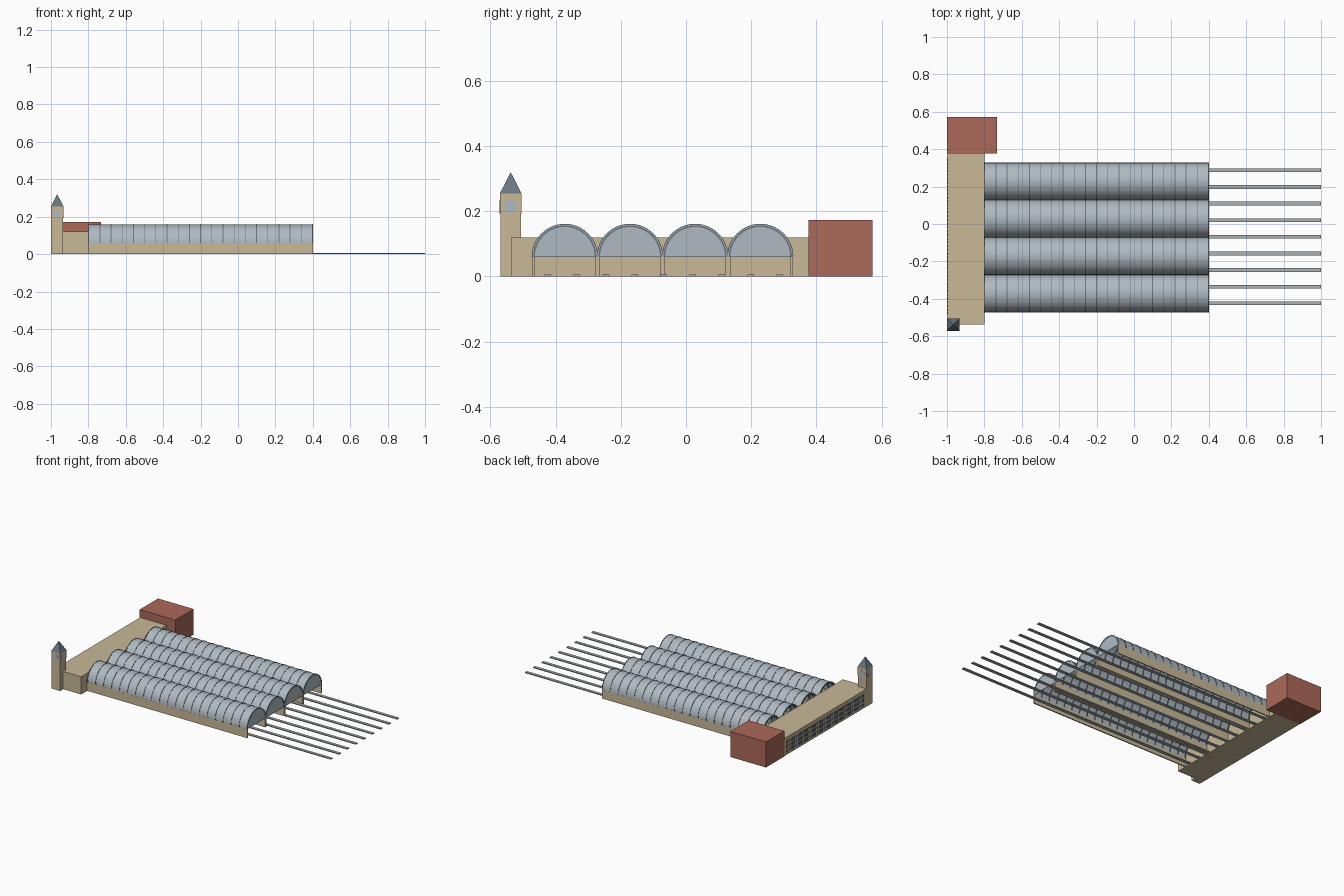
import bpy, bmesh
from math import pi, cos, sin
from mathutils import Matrix, Vector

cube = bpy.data.objects.get("Cube")
if cube:
    bpy.data.objects.remove(cube, do_unlink=True)


def material(name, rgb):
    m = bpy.data.materials.new(name)
    m.use_nodes = True
    m.diffuse_color = (*rgb, 1)
    m.node_tree.nodes["Principled BSDF"].inputs["Base Color"].default_value = (*rgb, 1)
    return m


STONE = material("sandstone", (0.58, 0.48, 0.31))
GLASS = material("pale roof glass", (0.43, 0.49, 0.54))
BRICK = material("red brick", (0.41, 0.14, 0.10))
SLATE = material("dark slate", (0.14, 0.18, 0.22))
PAVING = material("platform grey", (0.40, 0.44, 0.46))


def finish(bm, name, mat, smooth=False):
    bmesh.ops.recalc_face_normals(bm, faces=bm.faces)
    me = bpy.data.meshes.new(name)
    bm.to_mesh(me)
    bm.free()
    me.materials.append(mat)
    ob = bpy.data.objects.new(name, me)
    bpy.context.scene.collection.objects.link(ob)
    if smooth:
        bpy.ops.object.select_all(action="DESELECT")
        ob.select_set(True)
        bpy.context.view_layer.objects.active = ob
        bpy.ops.object.shade_smooth_by_angle(angle=pi / 6)
    return ob


def add_box(bm, x0, x1, y0, y1, z0, z1):
    size = Matrix.Diagonal((x1 - x0, y1 - y0, z1 - z0, 1))
    place = Matrix.Translation(((x0 + x1) / 2, (y0 + y1) / 2, (z0 + z1) / 2))
    bmesh.ops.create_cube(bm, size=1, matrix=place @ size)


def box(name, mat, *bounds):
    bm = bmesh.new()
    add_box(bm, *bounds)
    return finish(bm, name, mat)


def add_arch(bm, y, z, x0, x1, outer, inner=0, segments=28):
    """Half ring (or half disc when inner is 0) extruded along x."""
    angles = [pi * i / segments for i in range(segments + 1)]
    rim = [(outer * cos(a), outer * sin(a)) for a in angles]
    if inner:
        inside = [(inner * cos(a), inner * sin(a)) for a in angles]
        strips = [(rim[i], rim[i + 1], inside[i + 1], inside[i]) for i in range(segments)]
    else:
        strips = [rim]
    faces = [bm.faces.new([bm.verts.new((x0, y + p, z + q)) for p, q in s]) for s in strips]
    verts = list({v for f in faces for v in f.verts})
    bmesh.ops.remove_doubles(bm, verts=verts, dist=1e-5)
    faces = [f for f in bm.faces if all(abs(v.co.x - x0) < 1e-6 for v in f.verts)
             and abs(f.calc_center_median().y - y) <= outer]
    new = bmesh.ops.extrude_face_region(bm, geom=faces, use_keep_orig=True)["geom"]
    moved = [g for g in new if isinstance(g, bmesh.types.BMVert)]
    bmesh.ops.translate(bm, verts=moved, vec=(x1 - x0, 0, 0))


# Head building and brick annex
box("head_building", STONE, -0.998, -0.8, -0.537, 0.376, 0, 0.12)
box("brick_annex", BRICK, -1, -0.733, 0.376, 0.572, 0, 0.173)

# Rows of windows on the outer long side
bm = bmesh.new()
for z in (0.015, 0.045, 0.075):
    for i in range(42):
        y = -0.485 + i * 0.02
        add_box(bm, -1, -0.996, y, y + 0.014, z, z + 0.02)
finish(bm, "street_windows", SLATE)

# Clock tower
TX, TY = -0.9665, -0.538
box("tower_shaft", STONE, TX - 0.032, TX + 0.032, TY - 0.032, TY + 0.032, 0, 0.195)
box("tower_belfry", STONE, TX - 0.033, TX + 0.033, TY - 0.033, TY + 0.033, 0.195, 0.255)
bm = bmesh.new()
bmesh.ops.create_cone(bm, cap_ends=True, segments=4, radius1=0.0475, radius2=0, depth=0.066,
                      matrix=Matrix.Translation((TX, TY, 0.287)) @ Matrix.Rotation(pi / 4, 4, "Z"))
finish(bm, "tower_spire", SLATE)
bm = bmesh.new()
for k in range(4):
    turn = Matrix.Rotation(k * pi / 2, 4, "Z")
    bmesh.ops.create_cone(bm, cap_ends=True, segments=20, radius1=0.021, radius2=0.021, depth=0.002,
                          matrix=Matrix.Translation((TX, TY, 0.214)) @ turn
                          @ Matrix.Translation((0.0328, 0, 0)) @ Matrix.Rotation(pi / 2, 4, "Y"))
finish(bm, "clock_faces", GLASS)

# Four glazed train sheds with ribs and an end gable
SPRING = 0.06
for n in range(4):
    y = -0.372 + n * 0.2
    bm = bmesh.new()
    add_arch(bm, y, SPRING, -0.8, 0.4, 0.0995, 0.097)
    finish(bm, f"shed_roof_{n + 1}", GLASS, True)
    bm = bmesh.new()
    add_arch(bm, y, SPRING, 0.396, 0.399, 0.097)
    finish(bm, f"shed_gable_{n + 1}", GLASS)
    for i in range(21):
        x = -0.798 + i * 0.0598
        bm = bmesh.new()
        add_arch(bm, y, SPRING, x - 0.002, x + 0.002, 0.1015, 0.092)
        finish(bm, f"shed_rib_{n + 1}_{i + 1}", SLATE, True)

# Side walls carrying the sheds
for n in range(5):
    y = -0.472 + n * 0.2
    low, high = (0 if n == 0 else 0.008), (0 if n == 4 else 0.008)
    box(f"shed_wall_{n + 1}", STONE, -0.8, 0.4, y - low, y + high, 0, SPRING)

# Platforms running out of the sheds
for n in range(9):
    y = -0.424 + n * 0.0889
    box(f"platform_{n + 1}", PAVING, -0.8, 1, y - 0.01, y + 0.01, 0, 0.006)
